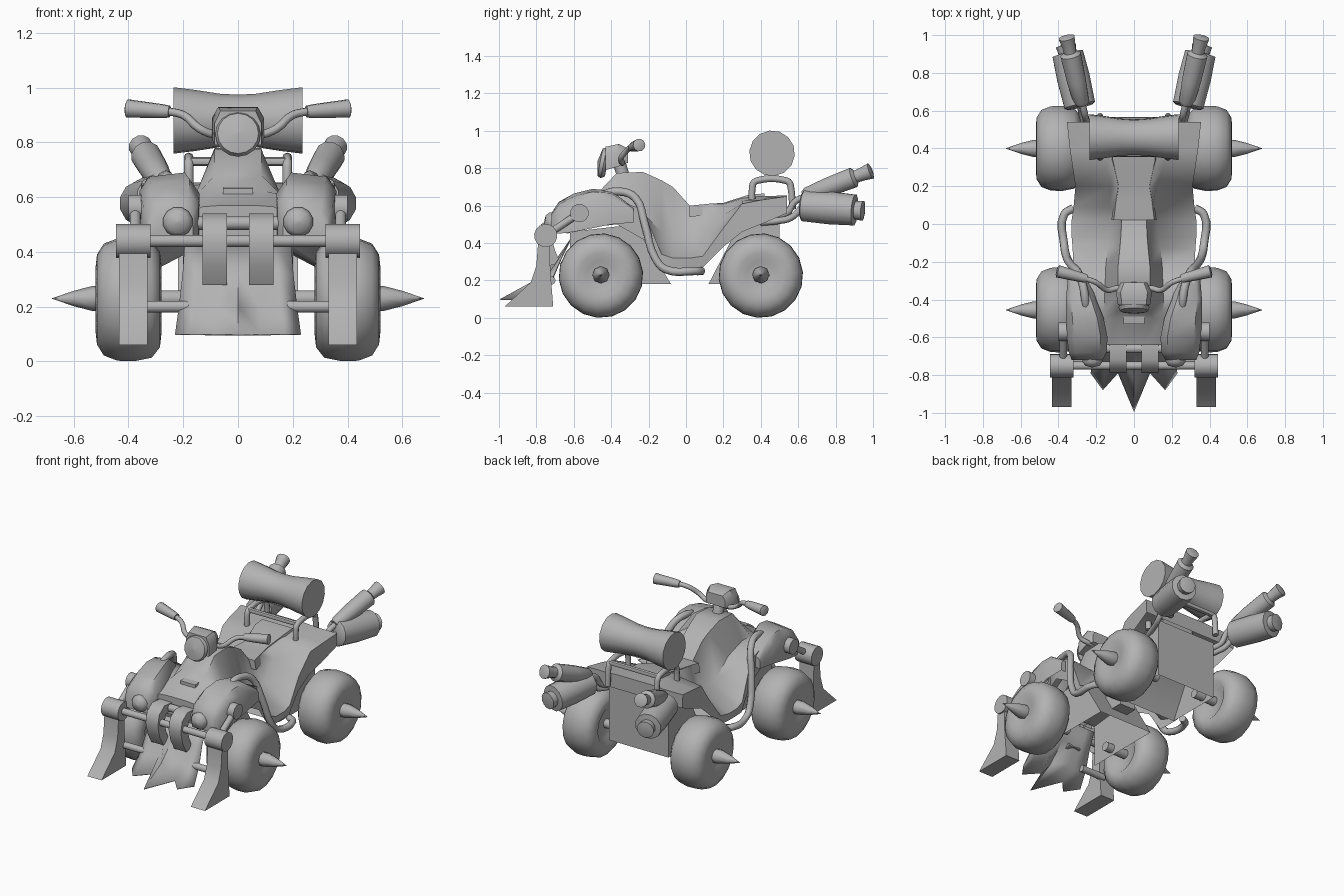
import bpy, bmesh, math
from mathutils import Vector

if "Cube" in bpy.data.objects:
    bpy.data.objects.remove(bpy.data.objects["Cube"])

paint = bpy.data.materials.new("plain_grey")
paint.diffuse_color = (0.45, 0.45, 0.45, 1)
paint.use_nodes = True
paint.node_tree.nodes["Principled BSDF"].inputs["Base Color"].default_value = paint.diffuse_color


def finish(name, bm, angle=40, drop=None):
    """Turn a bmesh into an object; faces matching drop(normal) are left open."""
    bmesh.ops.remove_doubles(bm, verts=bm.verts, dist=1e-5)
    bmesh.ops.recalc_face_normals(bm, faces=bm.faces)
    if drop:
        bm.normal_update()
        bmesh.ops.delete(bm, geom=[f for f in bm.faces if drop(f.normal)], context='FACES')
    me = bpy.data.meshes.new(name)
    bm.to_mesh(me)
    bm.free()
    me.materials.append(paint)
    me.shade_smooth()
    me.set_sharp_from_angle(angle=math.radians(angle))
    ob = bpy.data.objects.new(name, me)
    bpy.context.collection.objects.link(ob)
    return ob


def loft(name, rings, closed=True, angle=40, drop=None):
    """Skin a list of equal-length point rings."""
    bm = bmesh.new()
    vs = [[bm.verts.new(p) for p in r] for r in rings]
    n = len(vs[0])
    for a, b in zip(vs, vs[1:]):
        for i in range(n if closed else n - 1):
            j = (i + 1) % n
            bm.faces.new((a[i], a[j], b[j], b[i]))
    if closed:
        bm.faces.new(vs[0])
        bm.faces.new(vs[-1])
    return finish(name, bm, angle, drop)


def lathe(name, origin, axis, profile, sides=14, angle=45):
    """Turn (distance along axis, radius) pairs around an axis."""
    origin, axis = Vector(origin), Vector(axis).normalized()
    u = axis.orthogonal().normalized()
    w = axis.cross(u)
    rings = []
    for t, r in profile:
        rings.append([origin + axis * t + (u * math.cos(k) + w * math.sin(k)) * max(r, 0.0005)
                      for k in (2 * math.pi * i / sides for i in range(sides))])
    return loft(name, rings, angle=angle)


def rod(name, a, b, r, sides=12):
    d = Vector(b) - Vector(a)
    return lathe(name, a, d, [(0, r), (d.length, r)], sides)


def tube(name, points, r):
    """Bent pipe through the points."""
    cu = bpy.data.curves.new(name, 'CURVE')
    cu.dimensions = '3D'
    cu.bevel_depth, cu.bevel_resolution, cu.resolution_u = r, 2, 4
    cu.use_fill_caps = True
    sp = cu.splines.new('BEZIER')
    sp.bezier_points.add(len(points) - 1)
    for bp, p in zip(sp.bezier_points, points):
        bp.co = p
        bp.handle_left_type = bp.handle_right_type = 'AUTO'
    tmp = bpy.data.objects.new(name + "_path", cu)
    bpy.context.collection.objects.link(tmp)
    me = bpy.data.meshes.new_from_object(tmp.evaluated_get(bpy.context.evaluated_depsgraph_get()))
    bpy.data.objects.remove(tmp)
    bm = bmesh.new()
    bm.from_mesh(me)
    return finish(name, bm, 60)


def prism(name, outline, x0, x1, angle=40, drop=None):
    """Side outline of (y, z) points, extruded along x."""
    return loft(name, [[(x, y, z) for y, z in outline] for x in (x0, x1)], angle=angle, drop=drop)


# main body: tank, seat and footwells in one skin, open underneath
# y, ridge half width/height, ridge base, outer edge top, outer edge bottom
stations = [
    (-.64, .06, .57, .13, .565, .20, .53, .45), (-.50, .10, .622, .15, .61, .26, .60, .48),
    (-.46, .085, .68, .155, .61, .29, .63, .49),
    (-.37, .085, .775, .155, .61, .32, .63, .50), (-.23, .085, .78, .15, .56, .32, .58, .42),
    (-.13, .075, .735, .14, .46, .325, .34, .27), (-.07, .07, .70, .13, .44, .33, .32, .27),
    (.02, .065, .60, .12, .43, .33, .32, .27), (.09, .10, .605, .13, .44, .32, .33, .27),
    (.20, .085, .61, .12, .55, .31, .48, .38), (.30, .11, .64, .15, .63, .325, .61, .46),
    (.40, .12, .65, .17, .64, .34, .63, .50), (.54, .13, .655, .20, .65, .355, .65, .56)]
rings = []
for y, rw, rz, bw, bz, ow, oz, uz in stations:
    half = [(rw, rz), (bw, bz), (ow, oz), (ow - .005, uz)]
    rings.append([(x, y, z) for x, z in half] + [(-x, y, z) for x, z in reversed(half)])
loft("body_shell", rings, angle=50, drop=lambda n: n.z < -.4)

# seat pad
loft("seat", [[(s * w, y, z + dz) for s, dz in ((1, -.06), (.9, 0), (-.9, 0), (-1, -.06))]
              for y, w, z in ((.02, .12, .60), (.12, .105, .61), (.20, .09, .615),
                              (.34, .125, .66), (.42, .125, .665))])

# underbody between the wheels, open underneath
prism("rear_underbody", [(.12, .18), (.27, .47), (.50, .57), (.50, .18)], -.22, .22,
      drop=lambda n: n.z < -.9)
prism("front_underbody", [(-.08, .18), (-.27, .50), (-.62, .46), (-.62, .18)], -.20, .20,
      drop=lambda n: n.z < -.9 or n.y < -.9)
prism("engine_block", [(-.20, .28), (-.20, .42), (-.06, .42), (-.06, .28)], -.06, .06)

# toothed front plough
tips = [(-.23, -.79), (-.165, -.88), (-.085, -.79), (0, -.995),
        (.085, -.79), (.165, -.88), (.23, -.79)]
rows = [[(x * k, base + (y + .79) * f, z) for x, y in tips]
        for k, base, f, z in ((.85, -.62, 0, .42), (.88, -.67, .1, .32),
                              (.94, -.72, .45, .20), (1, -.79, 1, .10))]
plough = loft("plough", rows, closed=False, angle=60)
sol = plough.modifiers.new("thickness", 'SOLIDIFY')
sol.thickness = .006

# front cross bars
rod("front_bar", (-.34, -.75, .44), (.34, -.75, .44), .022)
rod("upper_front_bar", (-.15, -.66, .505), (.15, -.66, .505), .025)

# headlamp on the steering head
lathe("steering_lamp", (0, -.42, .825), (0, -1, .2), [(0, .07), (.02, .083), (.04, .075), (.055, 0)], 16)
loft("lamp_housing", [[(s * w, y, z) for s, w, z in
                       ((1, a, lo), (1, a, mid), (1, a * .75, hi), (-1, a * .75, hi), (-1, a, mid), (-1, a, lo))]
                      for y, a, lo, mid, hi in ((-.43, .085, .79, .87, .915), (-.36, .095, .81, .89, .93),
                                                (-.31, .07, .83, .88, .905))])
rod("steering_column", (0, -.33, .74), (0, -.36, .84), .035)
# slot in front of the tank
prism("tank_slot", [(-.53, .60), (-.53, .632), (-.46, .64), (-.46, .60)], -.055, .055)

# rear bolster, narrow at the waist
lathe("bolster", (-.235, .46, .88), (1, 0, 0),
      [(0, .122), (.08, .112), (.17, .098), (.235, .095), (.30, .098), (.39, .112), (.47, .122)], 14)
for y in (.37, .55):
    rod("rack_crossbar", (-.18, y, .73), (.18, y, .73), .016, sides=8)

for s in (-1, 1):
    # wheels and hub spikes
    for y in (-.455, .40):
        lathe("wheel", (s * .28, y, .226), (s, 0, 0),
              [(.03, .09), (0, .13), (.005, .175), (.035, .213), (.10, .226), (.16, .224),
               (.21, .205), (.235, .165), (.24, .12), (.225, .075), (.22, .03)], 18, 50)
        lathe("hub_spike", (s * .50, y, .23), (s, 0, 0),
              [(0, .045), (.03, .046), (.10, .028), (.18, 0)], 8, 60)
        rod("axle", (s * .15, y, .23), (s * .32, y, .23), .03)

    # front fenders with lamps
    fr = []
    for y, x0, x1, z0, z1 in ((-.72, .165, .33, .455, .56), (-.68, .145, .345, .45, .62),
                              (-.60, .14, .355, .46, .665), (-.50, .16, .36, .48, .69),
                              (-.40, .20, .36, .50, .68), (-.28, .24, .35, .51, .59)):
        c, d = (x1 - x0) * .17, (z1 - z0) * .25
        fr.append([(s * x, y, z) for x, z in ((x0, z0), (x0, z1 - d), (x0 + c, z1),
                                              (x1 - c, z1 - d * .3), (x1, z1 - d * 1.3), (x1, z0))])
    loft("front_fender", fr, angle=45, drop=lambda n: n.z < -.8)
    lathe("fender_lamp", (s * .22, -.69, .51), (0, -1, 0), [(0, .055), (.04, .055), (.06, .04), (.07, 0)], 12)

    # ram legs, pivots, struts and stubs
    prism("ram_leg", [(-.79, .41), (-.80, .28), (-.83, .19), (-.97, .06), (-.71, .06), (-.725, .25), (-.73, .41)],
          s * .33, s * .435)
    lathe("ram_pivot", (s * .32, -.75, .44), (s, 0, 0), [(0, .062), (.125, .062)], 14)
    rod("strut_pivot", (s * .33, -.57, .56), (s * .40, -.57, .56), .05)
    rod("strut", (s * .375, -.57, .56), (s * .375, -.75, .44), .02)
    rod("ram_stub", (s * .18, -.72, .20), (s * .36, -.72, .20), .022)

    # curved hooks on the front bar
    prism("front_hook", [(-.62, .53), (-.72, .54), (-.775, .50), (-.79, .43), (-.77, .35), (-.73, .28),
                         (-.67, .29), (-.70, .36), (-.72, .43), (-.70, .48), (-.62, .48)],
          s * .04, s * .13, 50)

    # side rail from fender to footwell
    tube("side_rail", [(s * .25, -.48, .60), (s * .255, -.44, .655), (s * .265, -.35, .675), (s * .29, -.27, .64),
                       (s * .33, -.22, .50), (s * .36, -.165, .32), (s * .37, -.11, .26),
                       (s * .37, .05, .25), (s * .32, .085, .25)], .022)

    # handlebar and grip
    tube("handlebar", [(0, -.35, .83), (s * .09, -.34, .83), (s * .14, -.35, .85), (s * .20, -.31, .90),
                       (s * .27, -.285, .915)], .015)
    lathe("grip", (s * .25, -.29, .912), (s * .155, .04, .012),
          [(0, .022), (.03, .026), (.13, .032), (.16, .034), (.165, .02)], 10)

    # bolster rack
    tube("rack_tube", [(s * .18, .355, .58), (s * .18, .355, .70), (s * .18, .362, .722), (s * .18, .385, .735),
                       (s * .18, .53, .735), (s * .18, .553, .722), (s * .18, .56, .70),
                       (s * .18, .57, .58)], .018)

    # twin exhausts
    lathe("lower_exhaust", (s * .285, .62, .60), (s * .07, .30, -.025),
          [(0, .07), (.01, .085), (.16, .09), (.29, .085), (.295, .05), (.335, .055), (.34, .03)], 12)
    lathe("upper_exhaust", (s * .275, .63, .65), (s * .075, .33, .125),
          [(0, .03), (.02, .042), (.14, .052), (.29, .056), (.305, .034), (.34, .036), (.39, .044), (.395, .03)], 12)
    tube("lower_header", [(s * .22, .40, .51), (s * .25, .50, .52), (s * .27, .56, .535), (s * .285, .63, .60)], .018)
    tube("upper_header", [(s * .22, .46, .54), (s * .25, .54, .56), (s * .26, .58, .62), (s * .275, .64, .65)], .018)
